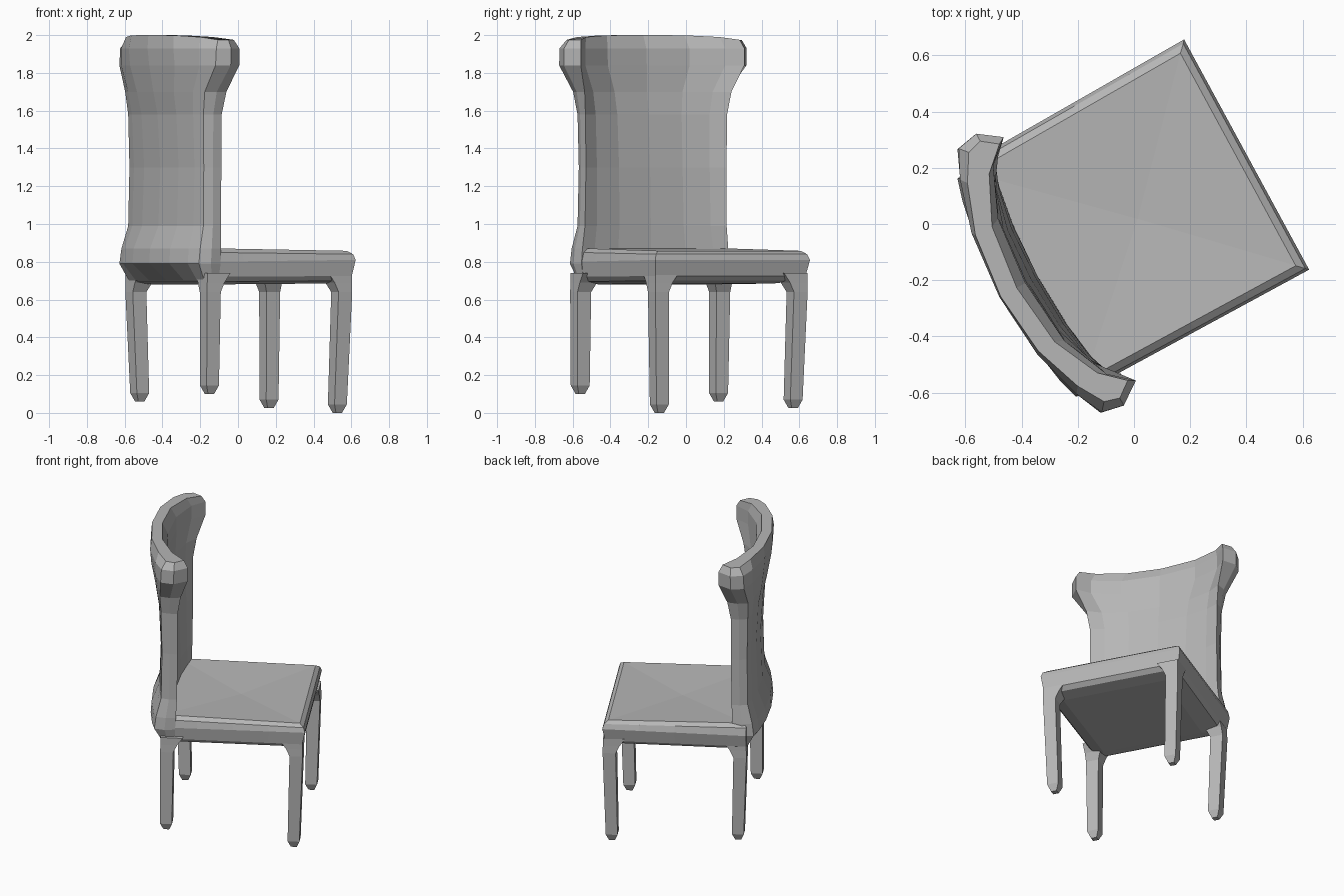
import bpy, bmesh, math
from mathutils import Matrix

cube = bpy.data.objects.get("Cube")
if cube:
    bpy.data.objects.remove(cube, do_unlink=True)

grey = bpy.data.materials.new("plain_grey")
grey.use_nodes = True
COLOUR = (0.47, 0.47, 0.47, 1)
grey.diffuse_color = COLOUR
grey.node_tree.nodes["Principled BSDF"].inputs["Base Color"].default_value = COLOUR

# The chair is modelled facing +x, then turned to its resting angle
TURN = Matrix.Rotation(math.radians(28.5), 4, "Z")


def loft(name, rings, peak=None):
    """Skin a stack of equal-length rings, with flat caps or a raised centre."""
    bm = bmesh.new()
    loops = [[bm.verts.new(p) for p in ring] for ring in rings]
    n = len(loops[0])
    for low, high in zip(loops, loops[1:]):
        for i in range(n):
            j = (i + 1) % n
            bm.faces.new((low[i], low[j], high[j], high[i]))
    bm.faces.new(loops[0][::-1])
    if peak:
        tip = bm.verts.new(peak)
        for i in range(n):
            bm.faces.new((loops[-1][i], loops[-1][(i + 1) % n], tip))
    else:
        bm.faces.new(loops[-1])
    bmesh.ops.recalc_face_normals(bm, faces=bm.faces)
    bm.transform(TURN)
    mesh = bpy.data.meshes.new(name)
    bm.to_mesh(mesh)
    bm.free()
    mesh.materials.append(grey)
    obj = bpy.data.objects.new(name, mesh)
    bpy.context.collection.objects.link(obj)


def rectangle(back, front, right, left, z_back, z_front, steps=4):
    """Ring of points round a rectangle that slopes from back to front."""
    corners = [(back, right, z_back), (front, right, z_front),
               (front, left, z_front), (back, left - 0.02, z_back)]
    ring = []
    for a, b in zip(corners, corners[1:] + corners[:1]):
        ring += [tuple(p + (q - p) * k / steps for p, q in zip(a, b)) for k in range(steps)]
    return ring


# Upholstered seat with upright rails, a soft rim and a slightly hollow top
loft("seat", [
    rectangle(-0.34, 0.34, -0.34, 0.34, 0.68, 0.685),
    rectangle(-0.42, 0.425, -0.41, 0.45, 0.695, 0.70),
    rectangle(-0.43, 0.452, -0.43, 0.475, 0.72, 0.725),
    rectangle(-0.43, 0.47, -0.44, 0.492, 0.80, 0.81),
    rectangle(-0.43, 0.46, -0.43, 0.48, 0.85, 0.84),
    rectangle(-0.42, 0.435, -0.405, 0.455, 0.872, 0.858),
], peak=(0.02, 0.01, 0.845))


# Tapered legs with flared tops flush with the rails, and blunt feet
def leg(name, x, y, foot_x, foot_y, foot_z):
    def square(cx, cy, z, half):
        return [(cx + sx * half, cy + sy * half, z)
                for sx, sy in ((-1, -1), (1, -1), (1, 1), (-1, 1))]
    sx, sy = math.copysign(1, x), math.copysign(1, y)
    loft(name, [
        square(foot_x, foot_y, foot_z, 0.018),
        square(foot_x, foot_y, foot_z + 0.045, 0.037),
        square(x, y, 0.64, 0.041),
        square(x - sx * 0.012, y - sy * 0.012, 0.69, 0.052),
        square(x - sx * 0.03, y - sy * 0.03, 0.74, 0.07),
    ])


leg("front_right_leg", 0.413, -0.39, 0.395, -0.375, 0.0)
leg("front_left_leg", 0.428, 0.437, 0.415, 0.42, 0.025)
leg("back_left_leg", -0.39, 0.415, -0.375, 0.40, 0.06)
leg("back_right_leg", -0.395, -0.42, -0.40, -0.42, 0.10)

# Bowed backrest: height, half width, centre back, edge back,
# centre depth, edge depth, drop at the ends
LEVELS = [
    (0.70, 0.43, -0.43, -0.43, 0.06, 0.08, 0),
    (0.79, 0.455, -0.535, -0.475, 0.15, 0.13, 0),
    (0.87, 0.45, -0.53, -0.465, 0.14, 0.125, 0),
    (0.99, 0.43, -0.48, -0.435, 0.09, 0.10, 0),
    (1.30, 0.425, -0.468, -0.43, 0.07, 0.10, 0),
    (1.58, 0.43, -0.485, -0.435, 0.07, 0.105, 0),
    (1.70, 0.455, -0.51, -0.44, 0.08, 0.13, 0),
    (1.84, 0.55, -0.535, -0.425, 0.10, 0.165, 0),
    (1.93, 0.55, -0.545, -0.42, 0.105, 0.16, 0),
    (2.00, 0.52, -0.54, -0.395, 0.065, 0.11, 0.025),
]
SPANS = [-1, -0.8, -0.45, 0, 0.45, 0.8, 1]


def back_ring(level):
    z, half, mid, edge, mid_depth, edge_depth, drop = level
    rear, face = [], []
    for t in SPANS:
        bow = abs(t) ** 2.2
        post = abs(t) ** 4
        x = mid + (edge - mid) * bow
        depth = mid_depth + (edge_depth - mid_depth) * post
        height = z - drop * post
        # Wide levels curl their front corners inwards
        inset = 1 - (half - 0.42) * 0.8 * post
        rear.append((x, t * half * (1 - 0.03 * post), height))
        face.append((x + depth, t * half * inset, height))
    # A side point on each end rounds off the posts
    ends = [(edge + edge_depth * 0.5, side * half, z - drop) for side in (1, -1)]
    return rear + [ends[0]] + face[::-1] + [ends[1]]


loft("backrest", [back_ring(level) for level in LEVELS])
